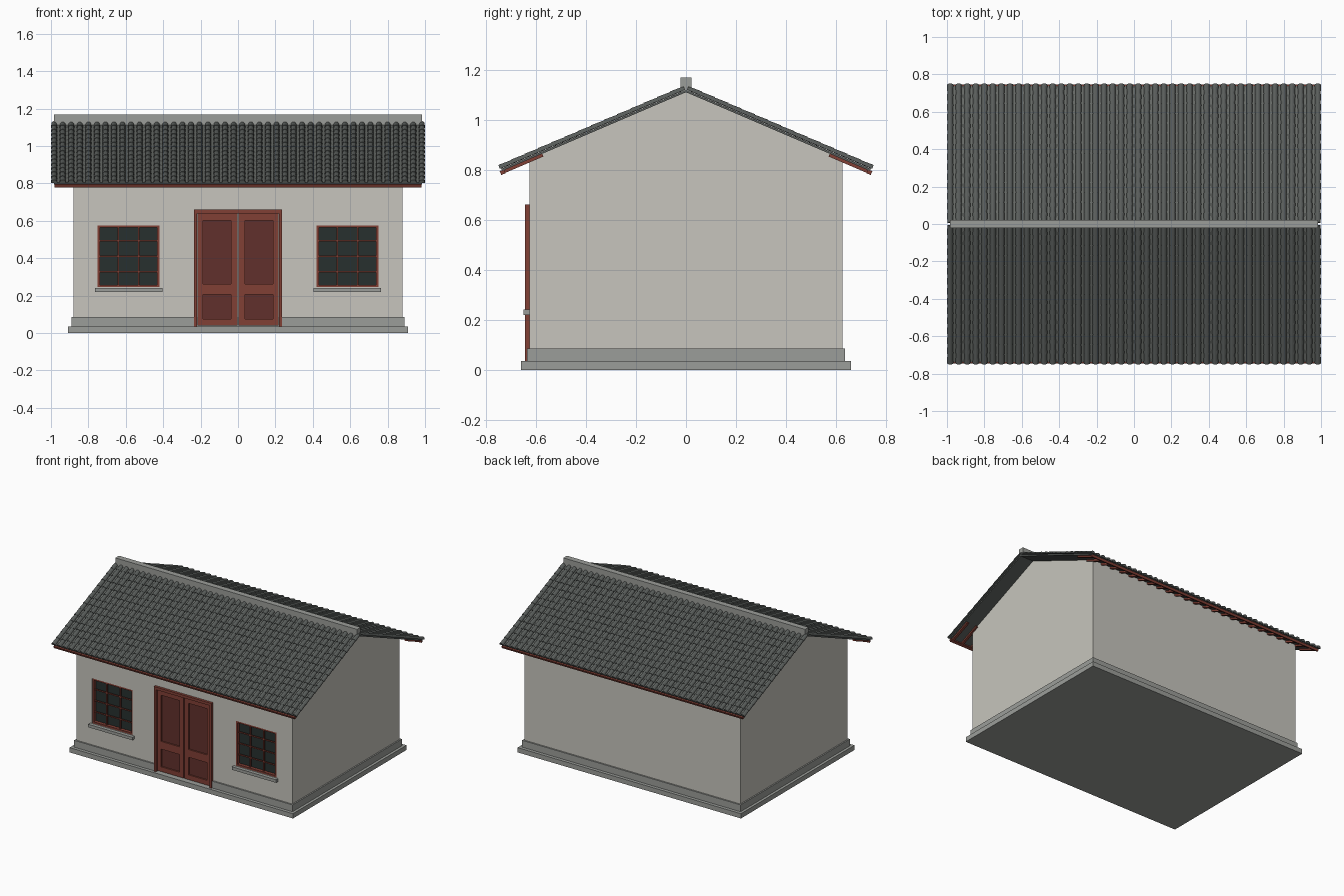
import bpy, bmesh
from math import sin, cos, pi, sqrt
from mathutils import Vector

if "Cube" in bpy.data.objects:
    bpy.data.objects.remove(bpy.data.objects["Cube"])

def material(name, rgb):
    m = bpy.data.materials.new(name)
    m.diffuse_color = (*rgb, 1)
    m.use_nodes = True
    m.node_tree.nodes["Principled BSDF"].inputs["Base Color"].default_value = m.diffuse_color
    return m

WALL = material("plaster", (0.57, 0.56, 0.51))
STONE = material("stone", (0.33, 0.34, 0.32))
TILE = material("tile", (0.10, 0.11, 0.105))
PAN = material("pan_tile", (0.13, 0.14, 0.13))
RED = material("red_paint", (0.22, 0.05, 0.035))
PANEL = material("dark_red", (0.12, 0.03, 0.025))
GLASS = material("dark_glass", (0.02, 0.03, 0.028))

def finish(name, bm, mat, mirror=None):
    bmesh.ops.recalc_face_normals(bm, faces=bm.faces)
    me = bpy.data.meshes.new(name)
    bm.to_mesh(me)
    bm.free()
    ob = bpy.data.objects.new(name, me)
    bpy.context.collection.objects.link(ob)
    if mat:
        me.materials.append(mat)
    if mirror is not None:
        mod = ob.modifiers.new("mirror", 'MIRROR')
        mod.use_axis = [i == mirror for i in range(3)]
        mod.use_clip = False
        mod.use_mirror_merge = False
    return ob

def boxes(name, mat, spans, mirror=None):
    """One object from boxes given as (x0, x1, y0, y1, z0, z1)."""
    bm = bmesh.new()
    for x0, x1, y0, y1, z0, z1 in spans:
        vs = bmesh.ops.create_cube(bm, size=1)['verts']
        for v in vs:
            v.co = Vector(((x0 + x1) / 2 + v.co.x * (x1 - x0),
                           (y0 + y1) / 2 + v.co.y * (y1 - y0),
                           (z0 + z1) / 2 + v.co.z * (z1 - z0)))
    return finish(name, bm, mat, mirror)

def prism(name, mat, pts, hx, mirror=None):
    """Extrude a (y, z) outline across x from -hx to hx."""
    bm = bmesh.new()
    f = bm.faces.new([bm.verts.new((-hx, y, z)) for y, z in pts])
    ext = bmesh.ops.extrude_face_region(bm, geom=[f])['geom']
    bmesh.ops.translate(bm, vec=(2 * hx, 0, 0),
                        verts=[g for g in ext if isinstance(g, bmesh.types.BMVert)])
    return finish(name, bm, mat, mirror)

# Roof coordinates: y run from the ridge and n height above the underside (front side, y < 0)
RIDGE, SLOPE, EAVE = 1.11, 0.428, 0.735
L = sqrt(1 + SLOPE ** 2)

def roof(x, y, n):
    return Vector((x, -y - n * SLOPE / L, RIDGE - SLOPE * y + n / L))

def loft(bm, rings, caps, closed):
    rv = [[bm.verts.new(p) for p in r] for r in rings]
    k = len(rv[0])
    for a, b in zip(rv, rv[1:]):
        for i in range(k if closed else k - 1):
            j = (i + 1) % k
            bm.faces.new((a[i], a[j], b[j], b[i]))
    if caps:
        bm.faces.new(rv[0])
        bm.faces.new(rv[-1])

# Plinth, walls and door/window openings
base = boxes("base_slab", STONE, [(-.91, .91, -.66, .66, 0, .035)])
plinth = boxes("plinth", STONE, [(-.89, .89, -.636, .636, .035, .085)])
walls = prism("walls", WALL, [(-.625, .035), (.625, .035), (.625, RIDGE - SLOPE * .625),
                              (0, RIDGE), (-.625, RIDGE - SLOPE * .625)], .88)
cutter = boxes("opening_cutter", None, [(-.22, .22, -.7, -.59, .035, .645),
                                        (.42, .75, -.7, -.58, .245, .575),
                                        (-.75, -.42, -.7, -.58, .245, .575)])
cutter.hide_render = True
cutter.hide_viewport = True
cutter.display_type = 'WIRE'
for ob in (walls, plinth):
    mod = ob.modifiers.new("openings", 'BOOLEAN')
    mod.operation, mod.object, mod.solver = 'DIFFERENCE', cutter, 'EXACT'

# Door: surround, two framed leaves and sunken panels
boxes("door_frame", RED, [(-.235, -.218, -.644, -.59, .035, .66), (.218, .235, -.644, -.59, .035, .66),
                          (-.218, .218, -.644, -.59, .64, .66)])
boxes("door_leaf", RED, [(.003, .037, -.628, -.595, .04, .638), (.188, .217, -.628, -.595, .04, .638),
                         (.037, .188, -.628, -.595, .04, .075), (.037, .188, -.628, -.595, .205, .262),
                         (.037, .188, -.628, -.595, .602, .638)], mirror=0)
boxes("door_panel", PANEL, [(.037, .188, -.618, -.597, .075, .205),
                            (.037, .188, -.618, -.597, .262, .602)], mirror=0)

# Windows: glass, frame, glazing bars and sill
x0, x1, z0, z1, t = .42, .75, .245, .575, .012
boxes("window_glass", GLASS, [(x0, x1, -.592, -.582, z0, z1)], mirror=0)
boxes("window_frame", RED, [(x0, x0 + t, -.624, -.6, z0, z1), (x1 - t, x1, -.624, -.6, z0, z1),
                            (x0 + t, x1 - t, -.624, -.6, z0, z0 + t),
                            (x0 + t, x1 - t, -.624, -.6, z1 - t, z1)], mirror=0)
bars = [(x - .004, x + .004, -.617, -.607, z0 + t, z1 - t)
        for x in (x0 + (x1 - x0) * i / 3 for i in (1, 2))]
bars += [(x0 + t, x1 - t, -.616, -.608, z - .004, z + .004)
         for z in (z0 + (z1 - z0) * i / 4 for i in (1, 2, 3))]
boxes("window_bars", RED, bars, mirror=0)
boxes("window_sill", STONE, [(.405, .765, -.65, -.61, .22, .242)], mirror=0)

# Roof deck
deck = [roof(0, y, n) for y, n in ((EAVE, 0), (EAVE, .009))]
prism("roof_deck", TILE, [(0, RIDGE)] + [(p.y, p.z) for p in deck] + [(0, RIDGE + .009 * L)],
      .985, mirror=1)

# Rows of round cover tiles with shallow pan tiles between
N, ROWS, R = 44, 14, .017
pitch = 2 * (1 - R) / (N - 1)
covers, pans = bmesh.new(), bmesh.new()
for i in range(N):
    x = -(1 - R) + i * pitch
    rings = []
    for row in range(ROWS):
        for k, r in ((0, R - .0025), (1, R)):
            y = (EAVE + .005) * (row + k) / ROWS
            rings.append([roof(x + r * cos(a * pi / 6), y, .011 + r * sin(a * pi / 6)) for a in range(7)])
    loft(covers, rings, True, True)
    if i < N - 1:
        rings = [[roof(x + pitch * u, y, .010 + .008 * (2 * u - 1) ** 2)
                  for u in (.15, .32, .5, .68, .85)] for y in (0, EAVE)]
        loft(pans, rings, False, False)
finish("cover_tiles", covers, TILE, 1)
finish("pan_tiles", pans, PAN, 1)

# Ridge cap
boxes("ridge_cap", STONE, [(-.985, .985, -.021, .021, 1.11, 1.168)])

# Eave rafters and fascia strip
rafters = bmesh.new()
for i in range(25):
    x = -.965 + i * 1.93 / 24
    rings = [[roof(x + sx * .009, y, n) for sx, n in ((-1, 0), (1, 0), (1, -.012), (-1, -.012))]
             for y in (.575, .742)]
    loft(rafters, rings, True, True)
finish("eave_rafters", rafters, RED, 1)
fascia = [roof(0, y, n) for y, n in ((.727, .003), (.744, .003), (.744, -.014), (.727, -.014))]
prism("eave_fascia", RED, [(p.y, p.z) for p in fascia], .982, mirror=1)
